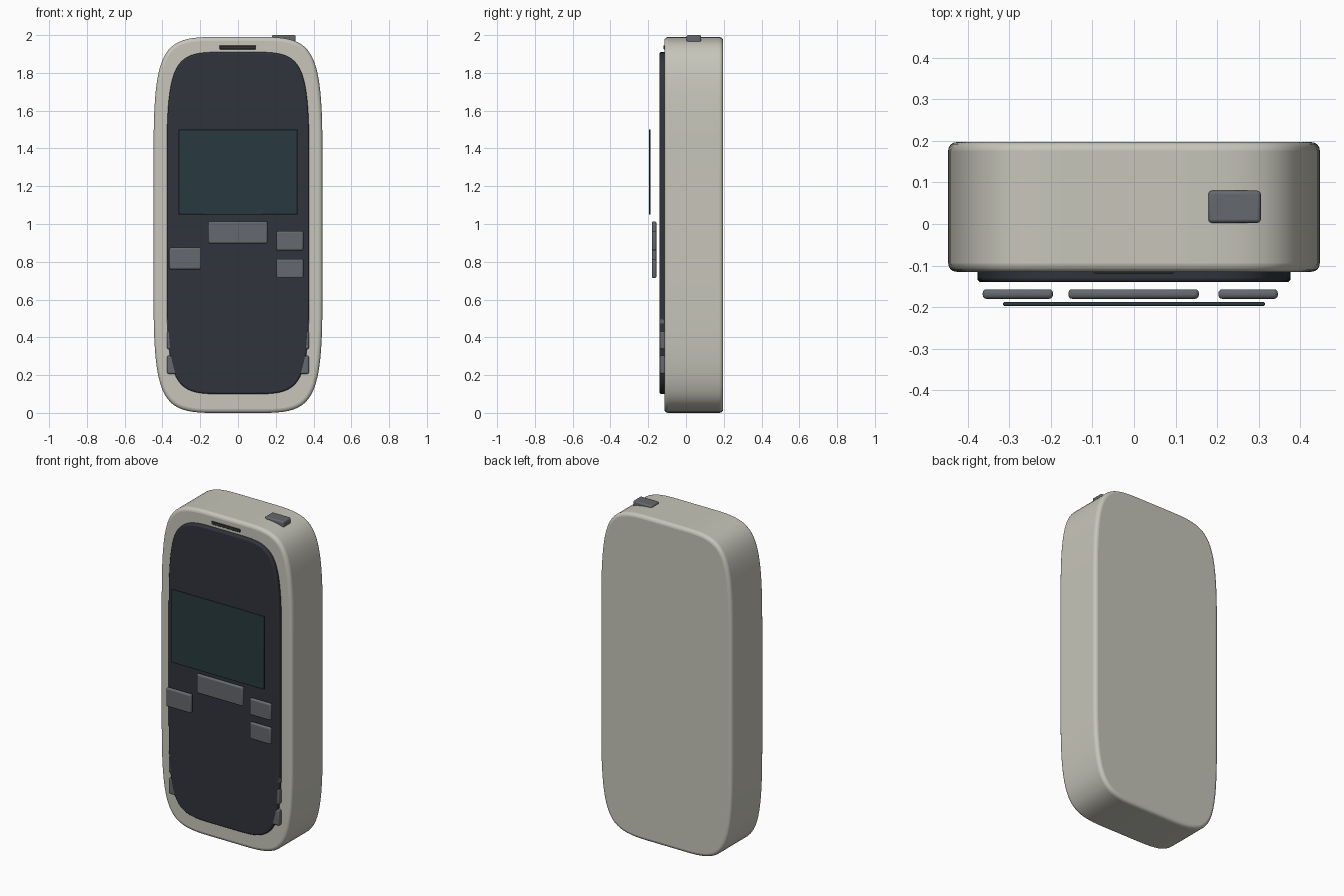
import bpy, bmesh, math
from mathutils import Vector

if "Cube" in bpy.data.objects:
    bpy.data.objects.remove(bpy.data.objects["Cube"])


def material(name, rgb):
    m = bpy.data.materials.new(name)
    m.diffuse_color = (*rgb, 1)
    m.use_nodes = True
    m.node_tree.nodes["Principled BSDF"].inputs["Base Color"].default_value = m.diffuse_color
    return m


SHELL = material("warm_grey", (0.57, 0.56, 0.49))
DARK = material("charcoal", (0.030, 0.034, 0.044))
GLASS = material("screen_glass", (0.022, 0.042, 0.050))
KEY = material("key_grey", (0.13, 0.14, 0.155))
SLOT = material("slot_dark", (0.03, 0.034, 0.03))


def finish(name, bm, mat, bevel, segments):
    bmesh.ops.recalc_face_normals(bm, faces=bm.faces)
    mesh = bpy.data.meshes.new(name)
    bm.to_mesh(mesh)
    bm.free()
    mesh.materials.append(mat)
    ob = bpy.data.objects.new(name, mesh)
    bpy.context.collection.objects.link(ob)
    if bevel:
        mod = ob.modifiers.new("soft_edges", 'BEVEL')
        mod.width = bevel
        mod.segments = segments
        mod.limit_method = 'ANGLE'
        mod.angle_limit = math.radians(40)
    bpy.ops.object.select_all(action='DESELECT')
    ob.select_set(True)
    bpy.context.view_layer.objects.active = ob
    bpy.ops.object.shade_smooth_by_angle(angle=math.radians(35))
    return ob


def box(name, x, y, z, mat, bevel=0.0, segments=3):
    """Box from (min, max) ranges on each axis."""
    bm = bmesh.new()
    bmesh.ops.create_cube(bm, size=1)
    for v in bm.verts:
        v.co = Vector([(r[0] + r[1]) / 2 + c * (r[1] - r[0])
                       for c, r in zip(v.co, (x, y, z))])
    return finish(name, bm, mat, bevel, segments)


def rounded_slab(name, hx, hz, zc, y0, y1, mat, bevel):
    """Slab with long soft corners, one corner curve mirrored to four."""
    ctrl = [(1, 0.40), (1, 0.94), (0.88, 1), (0.30, 1)]
    corner = []
    n = 20
    for i in range(n + 1):
        t = i / n
        w = ((1 - t) ** 3, 3 * t * (1 - t) ** 2, 3 * t * t * (1 - t), t ** 3)
        corner.append((sum(a * p[0] for a, p in zip(w, ctrl)),
                       sum(a * p[1] for a, p in zip(w, ctrl))))
    back = corner[::-1]
    loop = (corner + [(-x, z) for x, z in back]
            + [(-x, -z) for x, z in corner] + [(x, -z) for x, z in back])
    bm = bmesh.new()
    face = bm.faces.new([bm.verts.new((x * hx, y0, zc + z * hz)) for x, z in loop])
    ext = bmesh.ops.extrude_face_region(bm, geom=[face])
    moved = [g for g in ext["geom"] if isinstance(g, bmesh.types.BMVert)]
    bmesh.ops.translate(bm, verts=moved, vec=(0, y1 - y0, 0))
    return finish(name, bm, mat, bevel, 4)


# Case and front panel
rounded_slab("case", 0.447, 0.995, 1.0 - 0.005 + 0.0, -0.115, 0.197, SHELL, 0.02)
rounded_slab("front_panel", 0.377, 0.905, 1.005, -0.14, -0.105, DARK, 0.010)

# Screen
box("screen", (-0.315, 0.315), (-0.197, -0.188), (1.05, 1.50), GLASS, 0.003, 2)

# Control keys
controls = {
    "navigation_key": ((-0.158, 0.156), (0.897, 1.014)),
    "clear_key": ((-0.364, -0.195), (0.760, 0.875)),
    "up_key": ((0.203, 0.346), (0.860, 0.962)),
    "down_key": ((0.203, 0.346), (0.713, 0.815)),
}
for name, (x, z) in controls.items():
    box(name, x, (-0.180, -0.157), z, KEY, 0.009)

# Number keys set into the panel, only the outer lower edges show
for row in range(4):
    for col in range(3):
        cx, cz = (col - 1) * 0.265, 0.255 + row * 0.13
        box(f"number_key_{row}_{col}", (cx - 0.11, cx + 0.11), (-0.139, -0.110),
            (cz - 0.048, cz + 0.048), KEY, 0.008)

# Earpiece slot and power button on top
box("earpiece_slot", (-0.098, 0.096), (-0.119, -0.105), (1.925, 1.945), SLOT, 0.003, 2)
box("power_button", (0.179, 0.305), (0.003, 0.080), (1.95, 2.0), KEY, 0.008)
